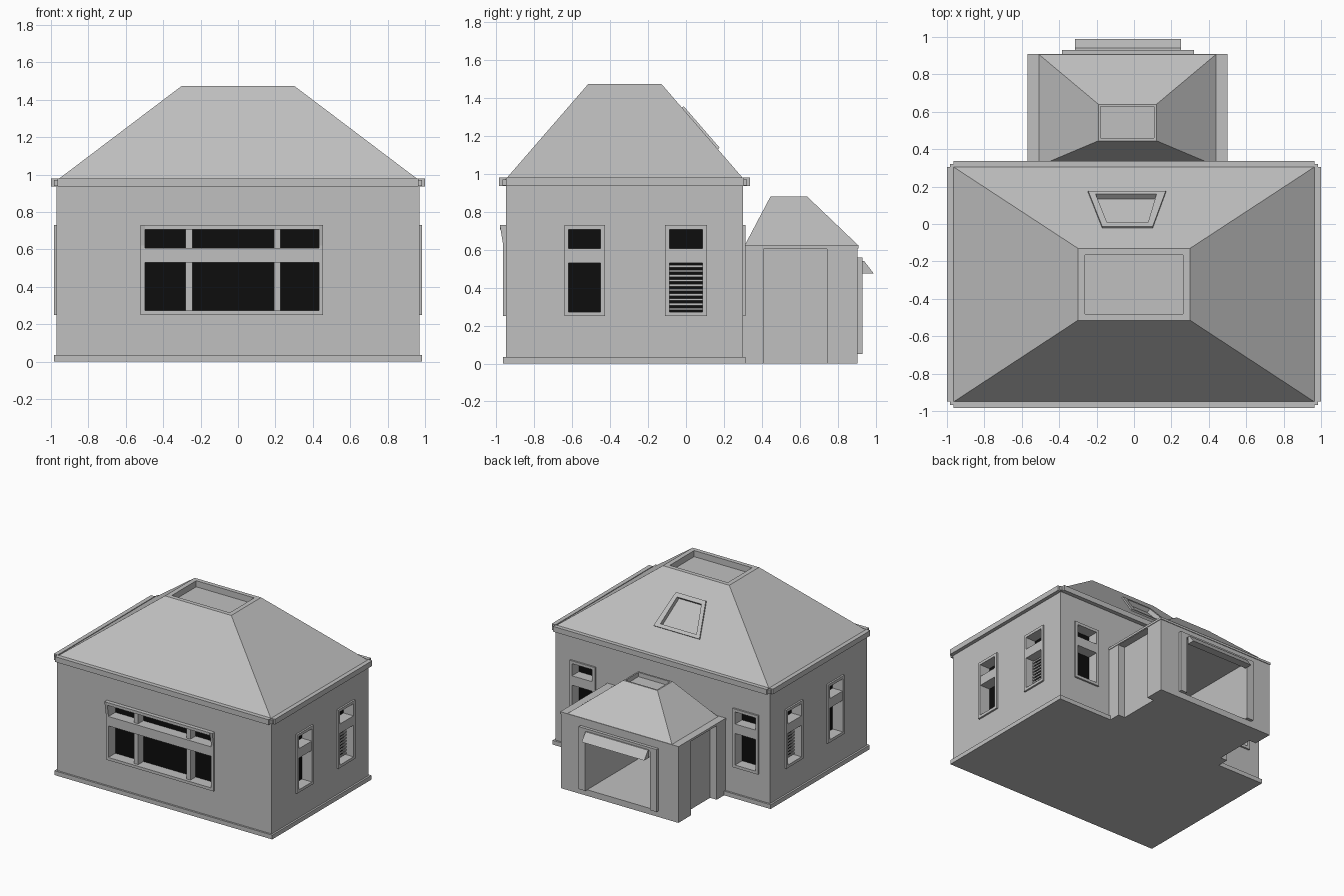
import bpy
import bmesh
from mathutils import Vector

if "Cube" in bpy.data.objects:
    bpy.data.objects.remove(bpy.data.objects["Cube"], do_unlink=True)


def material(name, value):
    m = bpy.data.materials.new(name)
    m.use_nodes = True
    m.diffuse_color = (value, value, value, 1)
    m.node_tree.nodes["Principled BSDF"].inputs["Base Color"].default_value = (value, value, value, 1)
    return m


GREY = material("plain grey", 0.53)
BLACK = material("window black", 0.004)


def loft(name, lower, upper, mat=GREY):
    """Closed solid between two matching point loops."""
    bm = bmesh.new()
    a = [bm.verts.new(p) for p in lower]
    b = [bm.verts.new(p) for p in upper]
    n = len(a)
    bm.faces.new(a)
    bm.faces.new(b)
    for i in range(n):
        j = (i + 1) % n
        bm.faces.new((a[i], a[j], b[j], b[i]))
    bmesh.ops.recalc_face_normals(bm, faces=bm.faces[:])
    mesh = bpy.data.meshes.new(name)
    bm.to_mesh(mesh)
    bm.free()
    mesh.materials.append(mat)
    ob = bpy.data.objects.new(name, mesh)
    bpy.context.collection.objects.link(ob)
    return ob


def rect(x0, x1, y0, y1, z):
    return [(x0, y0, z), (x1, y0, z), (x1, y1, z), (x0, y1, z)]


def box(name, x0, x1, y0, y1, z0, z1, mat=GREY):
    return loft(name, rect(x0, x1, y0, y1, z0), rect(x0, x1, y0, y1, z1), mat)


def cut(target, cutters):
    """Subtract the cutters and apply the result."""
    for c in cutters:
        c.hide_render = True
        mod = target.modifiers.new("cut", "BOOLEAN")
        mod.operation = "DIFFERENCE"
        mod.solver = "EXACT"
        mod.object = c
        bpy.context.view_layer.objects.active = target
        bpy.ops.object.modifier_apply(modifier=mod.name)


def discard(cutters):
    for c in cutters:
        bpy.data.objects.remove(c, do_unlink=True)


# Walls as functions from (along, outward, height) to a point
WALLS = {
    "front": lambda u, d, z: (u, -0.95 - d, z),
    "back": lambda u, d, z: (u, 0.30 + d, z),
    "left": lambda u, d, z: (0.97 + d, u, z),
    "right": lambda u, d, z: (-0.97 - d, u, z),
}


def wall_box(name, wall, u0, u1, d0, d1, z0, z1, mat=GREY):
    f = WALLS[wall]
    loops = [[f(u, d, z) for u, d in ((u0, d0), (u1, d0), (u1, d1), (u0, d1))] for z in (z0, z1)]
    return loft(name, loops[0], loops[1], mat)


def window(wall, u0, u1, blinds=False, mullions=()):
    """Frame, recessed glass and transom; returns the wall cutter."""
    name = wall + "_window"
    b, depth, z0, z1 = 0.023, -0.08, 0.25, 0.73
    i0, i1 = u0 + b, u1 - b
    for side, p, q in (("jamb", u0, i0), ("jamb", i1, u1)):
        wall_box(name + "_" + side, wall, p, q, -0.01, 0.014, z0, z1)
    wall_box(name + "_sill", wall, i0, i1, -0.01, 0.014, z0, z0 + b)
    wall_box(name + "_head", wall, i0, i1, -0.01, 0.014, z1 - b, z1)
    wall_box(name + "_glass", wall, i0, i1, depth - 0.005, depth + 0.003, z0 + b, z1 - b, BLACK)
    wall_box(name + "_transom", wall, i0, i1, depth, 0.012, 0.53, 0.607)
    for m in mullions:
        wall_box(name + "_mullion", wall, m - 0.018, m + 0.018, depth, -0.01, z0 + b, z1 - b)
    if blinds:
        for k in range(10):
            z = 0.282 + k * 0.025
            wall_box(name + "_slat", wall, i0, i1, -0.06, -0.05, z, z + 0.012)
    return wall_box(name + "_cutter", wall, i0, i1, depth, 0.05, z0 + b, z1 - b)


# Main walls with windows
walls = box("main_walls", -0.97, 0.97, -0.95, 0.30, 0, 0.95)
openings = [window("front", -0.52, 0.455, mullions=(-0.262, 0.21))]
for side in ("left", "right"):
    openings.append(window(side, -0.642, -0.428))
    openings.append(window(side, -0.11, 0.11, blinds=True))
openings.append(window("back", 0.605, 0.835))
openings.append(window("back", -0.87, -0.64))

# Tilted upper surround of the front window
for u0, u1 in ((-0.52, -0.497), (0.432, 0.455)):
    f = WALLS["front"]
    side = ((0.012, 0.61), (0.012, 0.73), (0.032, 0.73))
    loft("front_window_cheek", [f(u0, d, z) for d, z in side], [f(u1, d, z) for d, z in side])
wall_box("front_window_lip", "front", -0.497, 0.432, 0.0, 0.032, 0.707, 0.73)

# Back porch with recessed side panels and a deep entrance
porch = box("porch_walls", -0.565, 0.495, 0.29, 0.905, 0, 0.61)
entrance = box("entrance_cutter", -0.325, 0.26, 0.17, 1.1, 0.05, 0.53)
panels = [box("panel_cutter", x0, x1, 0.41, 0.745, -0.1, 0.605)
          for x0, x1 in ((-0.7, -0.505), (0.435, 0.6))]
cut(walls, openings + [entrance])
cut(porch, panels + [entrance])
discard(openings + panels + [entrance])

# Entrance frame and canopy
for x0, x1 in ((-0.385, -0.325), (0.26, 0.32)):
    box("entrance_jamb", x0, x1, 0.90, 0.93, 0.05, 0.56)
box("entrance_head", -0.325, 0.26, 0.90, 0.93, 0.53, 0.56)
canopy = ((0.925, 0.475), (0.99, 0.475), (0.94, 0.54), (0.925, 0.54))
loft("entrance_canopy", [(-0.315, y, z) for y, z in canopy], [(0.25, y, z) for y, z in canopy])

# Plinth and cornice
box("plinth", -0.985, 0.985, -0.965, 0.315, 0, 0.035)
box("cornice", -0.985, 0.985, -0.967, 0.322, 0.94, 0.972)
for x0, x1 in ((-1.0, -0.965), (0.965, 1.0)):
    box("side_gutter", x0, x1, -0.95, 0.305, 0.937, 0.98)
for y0, y1 in ((-0.985, -0.95), (0.305, 0.338)):
    box("end_gutter", -0.965, 0.965, y0, y1, 0.937, 0.98)

# Main hipped roof with sunken flat top
roof = loft("main_roof", rect(-0.968, 0.968, -0.953, 0.307, 0.97), rect(-0.30, 0.30, -0.515, -0.13, 1.475))
well = box("roof_well_cutter", -0.262, 0.262, -0.48, -0.165, 1.425, 1.6)

# Skylight lying on the back slope
SLOPE = (1.475 - 0.97) / (0.307 + 0.13)
NORMAL = Vector((0, SLOPE, 1)).normalized()


def slope_loop(points, lift):
    return [Vector((x, y, 1.475 - SLOPE * (y + 0.13))) + NORMAL * lift for x, y in points]


outer = ((-0.245, 0.168), (0.17, 0.168), (0.10, -0.022), (-0.17, -0.022))
inner = ((-0.205, 0.15), (0.12, 0.15), (0.075, 0.0), (-0.145, 0.0))
skylight = loft("skylight_frame", slope_loop(outer, -0.01), slope_loop(outer, 0.012))
pane = loft("skylight_cutter", slope_loop(inner, -0.022), slope_loop(inner, 0.05))
cut(skylight, [pane])
cut(roof, [well, pane])
discard([well, pane])

# Porch eave and roof
box("porch_eave", -0.57, 0.50, 0.29, 0.91, 0.608, 0.626)
porch_roof = loft("porch_roof", rect(-0.51, 0.44, 0.31, 0.908, 0.624), rect(-0.19, 0.12, 0.445, 0.64, 0.88))
porch_well = box("porch_well_cutter", -0.178, 0.108, 0.46, 0.627, 0.845, 1.0)
cut(porch_roof, [porch_well])
discard([porch_well])
